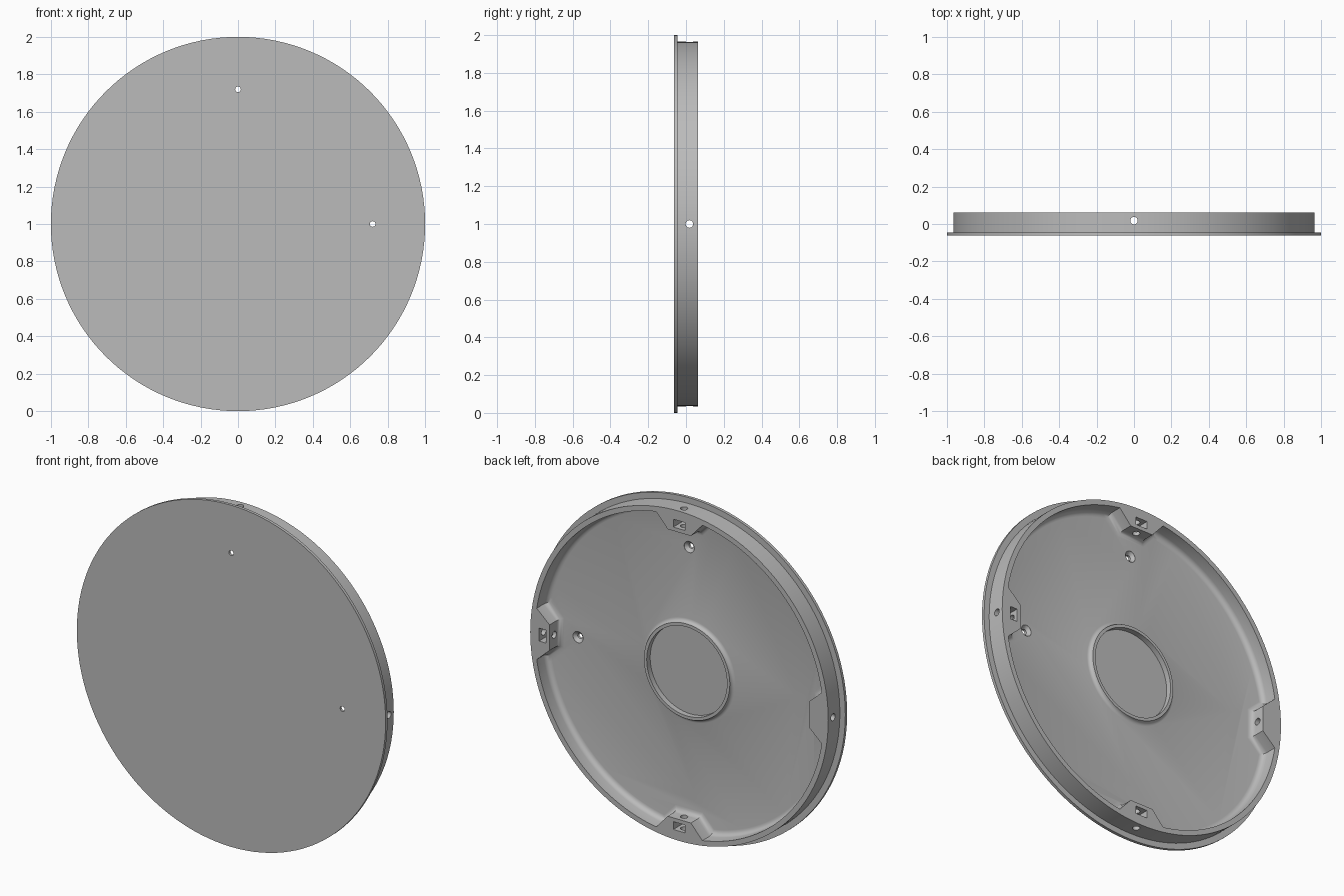
import bpy, bmesh, math
from mathutils import Matrix, Vector

if "Cube" in bpy.data.objects:
    bpy.data.objects.remove(bpy.data.objects["Cube"])

SEG = 128
BACK, FRONT, FLOOR = 0.0625, -0.0625, -0.03   # depths along the disc axis

grey = bpy.data.materials.new("light grey")
grey.diffuse_color = (0.5, 0.5, 0.5, 1)
grey.use_nodes = True
grey.node_tree.nodes["Principled BSDF"].inputs["Base Color"].default_value = grey.diffuse_color


def make(name, bm):
    bmesh.ops.recalc_face_normals(bm, faces=bm.faces)
    mesh = bpy.data.meshes.new(name)
    bm.to_mesh(mesh)
    bm.free()
    mesh.materials.append(grey)
    ob = bpy.data.objects.new(name, mesh)
    bpy.context.collection.objects.link(ob)
    return ob


def lathe(name, profile, seg=SEG, matrix=Matrix()):
    """Closed solid turned about local z from (radius, depth) points."""
    bm = bmesh.new()
    vs = [bm.verts.new((r, 0, w)) for r, w in profile]
    es = [bm.edges.new((vs[i], vs[i + 1])) for i in range(len(vs) - 1)]
    if profile[0][0] > 0:
        es.append(bm.edges.new((vs[-1], vs[0])))
    bmesh.ops.spin(bm, geom=vs + es, cent=(0, 0, 0), axis=(0, 0, 1),
                   angle=math.tau, steps=seg)
    bmesh.ops.remove_doubles(bm, verts=bm.verts, dist=1e-5)
    bm.transform(matrix)
    return make(name, bm)


def box(name, lo, hi, matrix):
    bm = bmesh.new()
    lo, hi = Vector(lo), Vector(hi)
    bmesh.ops.create_cube(bm, size=1, matrix=Matrix.Translation((lo + hi) / 2)
                          @ Matrix.Diagonal((*(hi - lo), 1)))
    bm.transform(matrix)
    return make(name, bm)


def combine(target, tool, operation='DIFFERENCE'):
    mod = target.modifiers.new("join", 'BOOLEAN')
    mod.operation, mod.solver, mod.object = operation, 'EXACT', tool
    bpy.context.view_layer.objects.active = target
    bpy.ops.object.modifier_apply(modifier=mod.name)
    bpy.data.objects.remove(tool)


def cavity():
    """Round hollow notched by four tapered blocks, rounded at the floor."""
    r, half, tip, tip_half = 0.935, 0.15, 0.84, 0.075
    a0 = math.asin(half / r)
    n = 28
    quarter = [(r * math.cos(a), r * math.sin(a)) for a in
               (a0 + (math.pi / 2 - 2 * a0) * i / n for i in range(n + 1))]
    quarter += [(tip_half, tip), (-tip_half, tip)]
    bm = bmesh.new()
    vs = []
    for k in range(4):
        rot = Matrix.Rotation(k * math.pi / 2, 3, 'Z')
        vs += [bm.verts.new(rot @ Vector((x, y, FLOOR))) for x, y in quarter]
    face = bm.faces.new(vs)
    ext = bmesh.ops.extrude_face_region(bm, geom=[face], use_keep_orig=True)
    top = [g for g in ext['geom'] if isinstance(g, bmesh.types.BMVert)]
    bmesh.ops.translate(bm, verts=top, vec=(0, 0, 0.15))
    bmesh.ops.recalc_face_normals(bm, faces=bm.faces)
    low = [e for e in bm.edges if all(v.co.z < FLOOR + 1e-4 for v in e.verts)]
    bmesh.ops.bevel(bm, geom=low, offset=0.03, segments=4, profile=0.5,
                    affect='EDGES')
    return make("cavity", bm)


# Round cover with thin flange and raised rim
cover = lathe("round_cover", [(0, FRONT), (1, FRONT), (1, -0.045),
                              (0.965, -0.045), (0.965, BACK), (0, BACK)])
combine(cover, cavity())

# Central ring with a rounded foot and a recessed middle
foot = [(0.30 - 0.022 * math.sin(t), FLOOR + 0.022 * (1 - math.cos(t)))
        for t in (i * math.pi / 8 for i in range(5))]
ring = [(0, -0.05), (0.30, -0.05)] + foot + [(0.272, -0.008), (0, -0.008)]
combine(cover, lathe("centre_ring", ring), 'UNION')
combine(cover, lathe("centre_recess", [(0, -0.04), (0.26, -0.04),
                                       (0.26, 0.1), (0, 0.1)]))

# Screw holes, nut pockets and radial holes on each of the four sides
for k in range(4):
    turn = Matrix.Rotation(k * math.pi / 2, 4, 'Z')
    combine(cover, lathe("screw_hole", [
        (0, -0.1), (0.015, -0.1), (0.015, -0.048), (0.033, FLOOR - 0.001),
        (0.033, 0), (0, 0)], 24, turn @ Matrix.Translation((0.72, 0, 0))))
    combine(cover, box("nut_pocket", (0.862, -0.038, -0.02),
                       (0.908, 0.038, 0.1), turn))
    combine(cover, lathe("side_hole", [(0, 0.78), (0.02, 0.78), (0.02, 1.1), (0, 1.1)], 24,
                         turn @ Matrix.Translation((0, 0, 0.018))
                         @ Matrix.Rotation(math.pi / 2, 4, 'Y')))

# Stand the cover upright with its plain side to the front
cover.data.transform(Matrix.Translation((0, 0, 1))
                     @ Matrix.Rotation(-math.pi / 2, 4, 'X'))
bpy.ops.object.select_all(action='DESELECT')
cover.select_set(True)
bpy.context.view_layer.objects.active = cover
bpy.ops.object.shade_smooth_by_angle(angle=math.radians(30))
